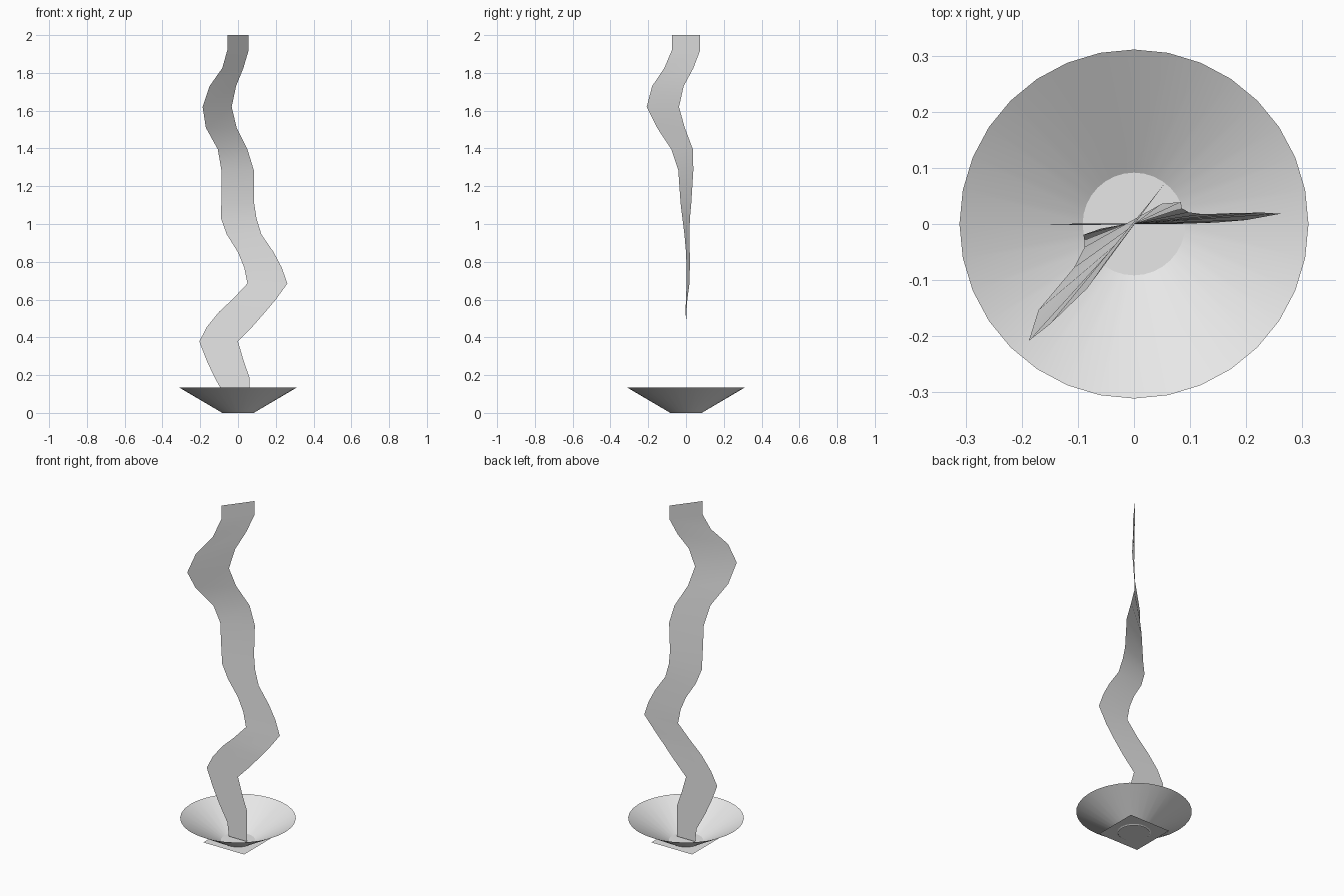
import bpy, bmesh
from math import radians, cos, sin

default_cube = bpy.data.objects.get("Cube")
if default_cube:
    bpy.data.objects.remove(default_cube, do_unlink=True)

# Single pale grey finish
grey = bpy.data.materials.new("pale_grey")
grey.use_nodes = True
colour = (0.8, 0.8, 0.8, 1.0)
grey.diffuse_color = colour
grey.node_tree.nodes["Principled BSDF"].inputs["Base Color"].default_value = colour


def add_object(name, bm, smooth=False):
    """Turn a bmesh into a named, coloured object in the scene."""
    mesh = bpy.data.meshes.new(name)
    for face in bm.faces:
        face.smooth = smooth
    bm.to_mesh(mesh)
    bm.free()
    mesh.materials.append(grey)
    obj = bpy.data.objects.new(name, mesh)
    bpy.context.collection.objects.link(obj)
    return obj


# Open flared dish
DISH_HEIGHT = 0.134
bm = bmesh.new()
bmesh.ops.create_cone(bm, cap_ends=False, segments=32,
                      radius1=0.083, radius2=0.311, depth=DISH_HEIGHT)
bmesh.ops.translate(bm, verts=bm.verts, vec=(0, 0, DISH_HEIGHT / 2))
add_object("dish", bm, smooth=True)

# Square sheet crossing the foot of the dish
bm = bmesh.new()
bmesh.ops.create_grid(bm, x_segments=1, y_segments=1, size=0.134)
bmesh.ops.translate(bm, verts=bm.verts, vec=(0, 0, 0.005))
add_object("base_plate", bm)

# Wavy ribbon of smoke: height, left edge, right edge, twist in degrees
RIBBON = [
    (.01, -.06, .06, 0), (.09, -.07, .06, 0), (.19, -.125, .06, 0),
    (.275, -.165, .03, 0), (.378, -.205, 0, 0), (.455, -.165, .075, 0),
    (.535, -.1, .145, 1), (.6, -.03, .2, 2), (.685, .05, .262, 4),
    (.77, .033, .232, 5), (.85, 0, .19, 6), (.945, -.06, .125, 8),
    (1.03, -.092, .1, 12), (1.11, -.093, .09, 18), (1.285, -.097, .092, 25),
    (1.395, -.132, .062, 36), (1.51, -.229, -.01, 42), (1.62, -.28, -.05, 48),
    (1.73, -.234, -.016, 50), (1.825, -.142, .048, 54),
    (1.92, -.094, .094, 53), (2, -.094, .094, 53),
]
bm = bmesh.new()
previous = None
for height, left, right, twist in RIBBON:
    angle = radians(twist)
    row = [bm.verts.new((edge * cos(angle), edge * sin(angle), height))
           for edge in (left, right)]
    if previous:
        bm.faces.new((previous[0], previous[1], row[1], row[0]))
    previous = row
add_object("smoke_ribbon", bm, smooth=True)
